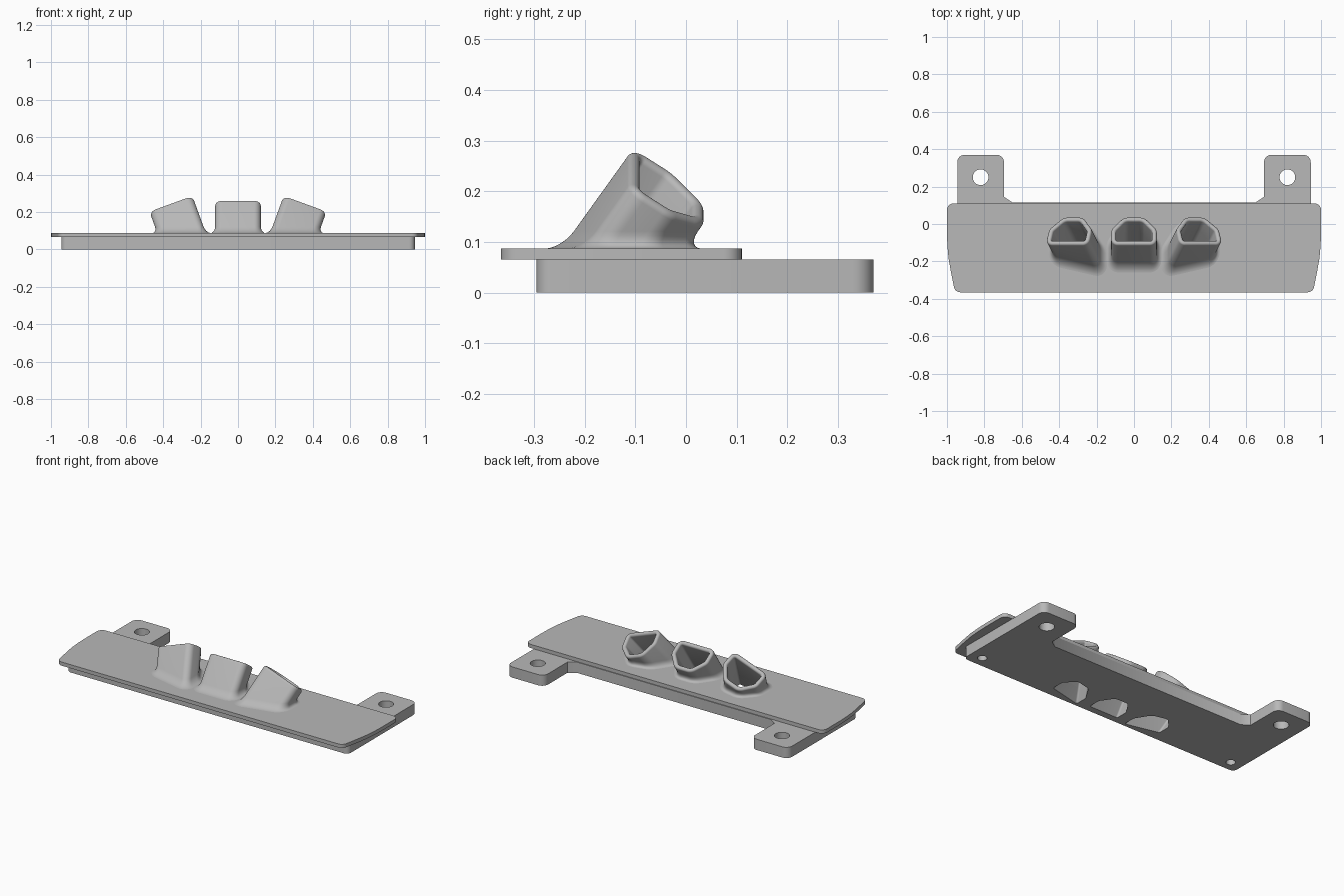
import bpy, bmesh, math
from mathutils import Vector, Matrix

if "Cube" in bpy.data.objects:
    bpy.data.objects.remove(bpy.data.objects["Cube"])

grey = bpy.data.materials.new("plain_grey")
grey.use_nodes = True
grey.diffuse_color = (0.48, 0.48, 0.48, 1)
grey.node_tree.nodes["Principled BSDF"].inputs["Base Color"].default_value = grey.diffuse_color

PLATE_LOW, PLATE_TOP = 0.065, 0.087


def rounded(corners, steps=8):
    """Outline with every (x, y, radius) corner replaced by an arc."""
    out, n = [], len(corners)
    for i, (x, y, r) in enumerate(corners):
        p = Vector((x, y))
        if r == 0:
            out.append(p)
            continue
        a = (Vector(corners[i - 1][:2]) - p).normalized()
        b = (Vector(corners[(i + 1) % n][:2]) - p).normalized()
        half = a.angle(b) / 2
        centre = p + (a + b).normalized() * (r / math.sin(half))
        start = p + a * (r / math.tan(half)) - centre
        turn = start.angle_signed(p + b * (r / math.tan(half)) - centre)
        for k in range(steps + 1):
            out.append(centre + Matrix.Rotation(-turn * k / steps, 2) @ start)
    return out


def mirrored(right):
    """Complete an outline whose right half runs from front to back."""
    return right + [(-x, y, r) for x, y, r in reversed(right)]


def loft(name, rings, caps):
    """Skin a series of equal point rings."""
    bm = bmesh.new()
    loops = [[bm.verts.new(p) for p in ring] for ring in rings]
    for lo, hi in zip(loops, loops[1:]):
        for i in range(len(lo)):
            bm.faces.new((lo[i - 1], lo[i], hi[i], hi[i - 1]))
    if caps:
        bm.faces.new(loops[0][::-1])
        bm.faces.new(loops[-1])
    bmesh.ops.recalc_face_normals(bm, faces=bm.faces)
    mesh = bpy.data.meshes.new(name)
    bm.to_mesh(mesh)
    bm.free()
    mesh.materials.append(grey)
    obj = bpy.data.objects.new(name, mesh)
    bpy.context.collection.objects.link(obj)
    return obj


def prism(name, outline, low, high):
    return loft(name, [[(p.x, p.y, z) for p in outline] for z in (low, high)], True)


def activate(obj):
    bpy.ops.object.select_all(action='DESELECT')
    obj.select_set(True)
    bpy.context.view_layer.objects.active = obj


def cut(obj, cutters):
    activate(obj)
    for c in cutters:
        mod = obj.modifiers.new("hole", 'BOOLEAN')
        mod.operation, mod.solver, mod.object = 'DIFFERENCE', 'EXACT', c
        bpy.ops.object.modifier_apply(modifier=mod.name)


def drill(x, y, r):
    ring = [Vector((x + r * math.cos(a), y + r * math.sin(a)))
            for a in (math.tau * k / 32 for k in range(32))]
    return prism("drill", ring, -0.1, 0.2)


# Socket cross-section: flat on one side, tapering on the other
section = rounded(mirrored([(0.055, -0.09, 0.06), (0.122, -0.01, 0.05), (0.122, 0.088, 0.036)]))


def offset(d):
    out, n = [], len(section)
    for i, p in enumerate(section):
        t = (section[(i + 1) % n] - section[i - 1]).normalized()
        out.append(p + Vector((t.y, -t.x)) * d)
    return out


class Socket:
    """A tube leaning backwards, and sideways by the given roll."""
    length = 0.259

    def __init__(self, x, roll):
        turn = Matrix.Rotation(roll, 3, 'Y') @ Matrix.Rotation(math.radians(-34), 3, 'X')
        self.origin = Vector((x, -0.18, 0))
        self.u, self.v, self.axis = (turn @ Vector(a) for a in ((1, 0, 0), (0, -1, 0), (0, 0, 1)))

    def flat(self, d, z):
        """Ring where the tube meets a level plane."""
        pts = [self.origin + self.u * p.x + self.v * p.y for p in offset(d)]
        return [p + self.axis * ((z - p.z) / self.axis.z) for p in pts]

    def square(self, d, back):
        """Ring square to the axis, a distance back from the rim."""
        return [self.origin + self.axis * (self.length - back) + self.u * p.x + self.v * p.y
                for p in offset(d)]


# Face plate with bowed ends
face_plate = prism("face_plate", rounded(mirrored([
    (0.957, -0.365, 0.035), (0.98, -0.25, 0), (0.992, -0.18, 0),
    (0.998, -0.11, 0), (1.0, -0.04, 0), (1.0, 0.11, 0.035)])), PLATE_LOW, PLATE_TOP)

# Mounting base with two rear tabs
mounting_base = prism("mounting_base", rounded(mirrored([
    (0.945, -0.295, 0.03), (0.945, 0.37, 0.04), (0.695, 0.37, 0.04),
    (0.695, 0.145, 0), (0.65, 0.115, 0)])), 0, PLATE_LOW)

# Screw holes
drills = [drill(s * x, y, r) for s in (-1, 1)
          for x, y, r in ((0.82, 0.25, 0.042), (0.87, -0.23, 0.026))]
cut(mounting_base, drills)

# Three angled sockets with a flared foot and rounded rim
WALL = 0.026
parts, cutters = [face_plate, mounting_base], list(drills)
for name, side in (("right_socket", -1), ("centre_socket", 0), ("left_socket", 1)):
    s = Socket(0.27 * side, math.radians(20) * side)
    rings = [s.flat(0.026 * (1 - math.sin(a)), PLATE_TOP + 0.034 * (1 - math.cos(a)))
             for a in (math.pi / 2 * k / 6 for k in range(7))]
    rings += [s.square(-WALL / 2 + WALL / 2 * math.cos(a), 0.013 - 0.013 * math.sin(a))
              for a in (math.pi * k / 10 for k in range(11))]
    rings.append(s.flat(-WALL, PLATE_TOP))
    parts.append(loft(name, rings, False))
    bore = loft("bore", [s.flat(-WALL, -0.05), s.flat(-WALL, 0.12)], True)
    cut(face_plate, [bore])
    cut(mounting_base, [bore])
    cutters.append(bore)

for c in cutters:
    bpy.data.objects.remove(c)
for p in parts:
    activate(p)
    bpy.ops.object.shade_smooth_by_angle(angle=math.radians(35))
